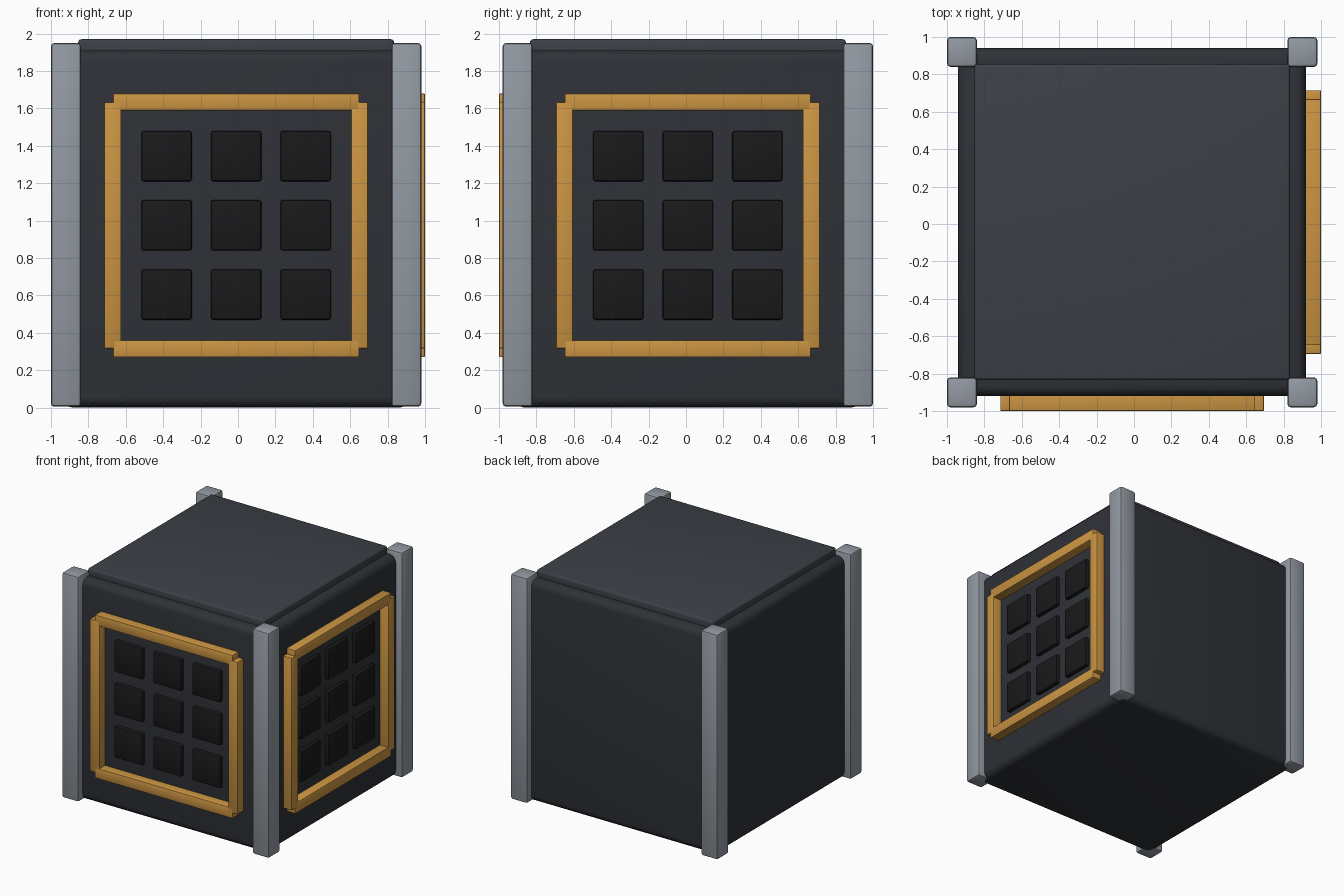
import bpy
from math import radians

if "Cube" in bpy.data.objects:
    bpy.data.objects.remove(bpy.data.objects["Cube"])

CX, CY = -0.01, 0.01          # centre of the cabinet
ZC = 0.975                    # mid height of posts and panels


def material(name, rgb):
    m = bpy.data.materials.new(name)
    m.diffuse_color = (*rgb, 1)
    m.use_nodes = True
    m.node_tree.nodes["Principled BSDF"].inputs["Base Color"].default_value = m.diffuse_color
    return m


DARK = material("dark_shell", (0.028, 0.031, 0.038))
LID = material("lid_grey", (0.045, 0.051, 0.062))
STEEL = material("steel", (0.29, 0.32, 0.36))
AMBER = material("amber", (0.60, 0.30, 0.055))
BLACK = material("black", (0.01, 0.01, 0.011))


def box(name, lo, hi, mat, bevel, segments=2):
    """Bevelled box between two opposite corners."""
    bpy.ops.mesh.primitive_cube_add(
        size=1, location=[(a + b) / 2 for a, b in zip(lo, hi)])
    ob = bpy.context.object
    ob.name = name
    ob.scale = [b - a for a, b in zip(lo, hi)]
    bpy.ops.object.transform_apply(location=False, rotation=False, scale=True)
    ob.data.materials.append(mat)
    mod = ob.modifiers.new("bevel", 'BEVEL')
    mod.width = bevel
    mod.segments = segments
    bpy.ops.object.modifier_apply(modifier=mod.name)
    bpy.ops.object.shade_smooth_by_angle(angle=radians(35))
    return ob


# Rounded cabinet and its lid
box("cabinet", (CX - .93, CY - .93, 0), (CX + .93, CY + .93, 1.91), DARK, .06, 4)
box("lid", (CX - .845, CY - .845, 1.88), (CX + .845, CY + .845, 1.97), LID, .018, 3)

# Corner posts
for sx in (-1, 1):
    for sy in (-1, 1):
        x, y = CX + sx * .91, CY + sy * .91
        box("corner_post", (x - .08, y - .08, .005), (x + .08, y + .08, 1.95), STEEL, .018)


def panel_box(side, name, u, z, w, h, depth, mat, bevel):
    """Box on the front or right face: u runs along the face, depth outward."""
    if side == "front":
        lo = (CX + u - w / 2, CY - depth, z - h / 2)
        hi = (CX + u + w / 2, CY - .89, z + h / 2)
    else:
        lo = (CX + .89, CY + u - w / 2, z - h / 2)
        hi = (CX + depth, CY + u + w / 2, z + h / 2)
    box(f"{side}_{name}", lo, hi, mat, bevel)


# Framed three by three grille on the front and right faces
for side in ("front", "right"):
    for s in (-1, 1):
        panel_box(side, "frame_rail", 0, ZC + s * .66, 1.315, .09, 1.01, AMBER, .006)
        panel_box(side, "frame_stile", s * .66, ZC, .09, 1.315, 1.01, AMBER, .006)
    for i in (-1, 0, 1):
        for j in (-1, 0, 1):
            panel_box(side, "grille_pad", i * .372, ZC + j * .37, .27, .27, .965, BLACK, .012)
